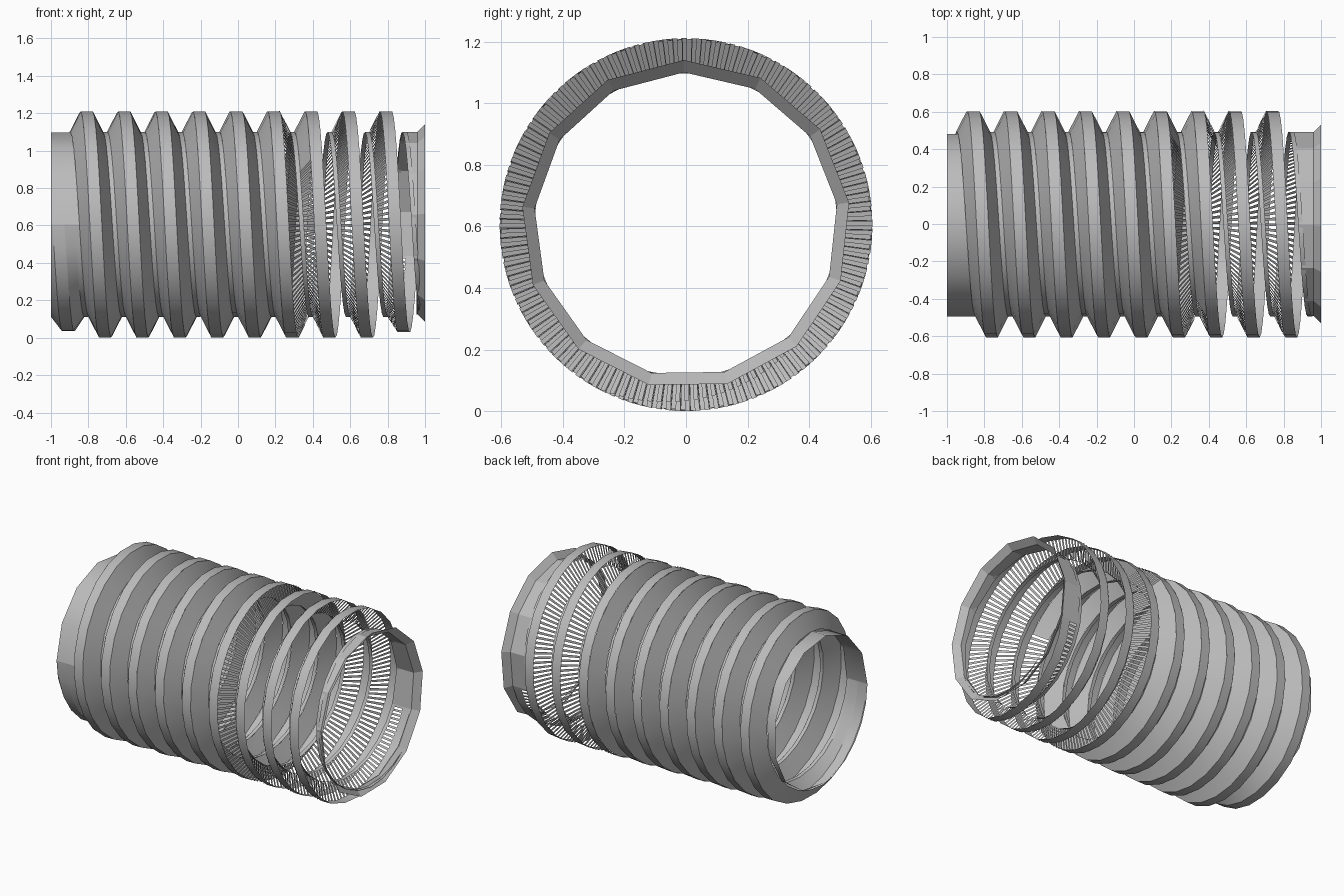
import bpy, bmesh, math

if "Cube" in bpy.data.objects:
    bpy.data.objects.remove(bpy.data.objects["Cube"])

PITCH, X0 = 0.2, -0.86          # helix advance per turn, crest position at angle 0
ROOT, CREST, CZ = 0.495, 0.606, 0.606
TURN = 2 * math.pi
START, END = math.radians(-180), 8 * TURN + math.radians(340)

grey = bpy.data.materials.new("hose_grey")
grey.use_nodes = True
grey.diffuse_color = (0.5, 0.5, 0.5, 1)
grey.node_tree.nodes["Principled BSDF"].inputs["Base Color"].default_value = (0.5, 0.5, 0.5, 1)


def point(x, r, a):
    return (max(-1, min(1, x)), r * math.cos(a), CZ + r * math.sin(a))


def centre(a):
    return X0 + PITCH * a / TURN


def angle_at(x):
    return (x - X0) / PITCH * TURN


def fade(a):
    """The ridge swells out of the left collar and sinks into the right one."""
    rise = (a - START) / math.radians(130)
    fall = (END - a) / math.radians(99)
    return max(0, min(1, rise, fall))


def sheet(name, rows, stride=1):
    """Skin between successive rows of points; stride 2 leaves every other gap open."""
    bm = bmesh.new()
    verts = [[bm.verts.new(p) for p in row] for row in rows]
    for i in range(0, len(verts) - 1, stride):
        a, b = verts[i], verts[i + 1]
        for j in range(len(a) - 1):
            bm.faces.new((a[j], a[j + 1], b[j + 1], b[j]))
    bmesh.ops.remove_doubles(bm, verts=bm.verts, dist=1e-5)
    mesh = bpy.data.meshes.new(name)
    bm.to_mesh(mesh)
    bm.free()
    mesh.materials.append(grey)
    for f in mesh.polygons:
        f.use_smooth = True
    ob = bpy.data.objects.new(name, mesh)
    bpy.context.collection.objects.link(ob)
    return ob


def ribbon(name, a0, a1, edges, per_turn=25, stride=1):
    """Helical band between two (offset, radius) edges."""
    n = max(2, round((a1 - a0) / TURN * per_turn))
    rows = []
    for i in range(n + 1):
        a = a0 + (a1 - a0) * i / n
        rows.append([point(centre(a) + o, ROOT + (r - ROOT) * fade(a), a) for o, r in edges])
    return sheet(name, rows, stride)


# Profile edges across one pitch
left_root, left_crest = (-0.088, ROOT), (-0.032, CREST)
right_crest, right_root = (0.032, CREST), (0.088, ROOT)
next_root = (0.112, ROOT)
split_right, open_right, split_left = angle_at(0.16), angle_at(0.36), angle_at(0.42)

# Continuous bands
ribbon("crest_band", START, END, [left_crest, right_crest])
ribbon("root_band", START, END, [right_root, next_root])

# Flanks: whole on the left half, slit into fine strips towards the right end
ribbon("left_flank", START, split_left, [left_root, left_crest])
ribbon("left_flank_slit", split_left, END, [left_root, left_crest], 240, 2)
ribbon("right_flank", START, split_right, [right_crest, right_root])
ribbon("right_flank_slit", split_right, open_right, [right_crest, right_root], 240, 2)

# Plain collars at both ends, trimmed along the helix
SIDES = 13
rows = []
for i in range(SIDES + 1):
    a = START + TURN * i / SIDES
    rows.append([point(-1, ROOT, a), point(max(-1, centre(a) - 0.085), ROOT, a)])
sheet("left_collar", rows)

rows = []
for i in range(SIDES + 1):
    a = END - TURN + TURN * i / SIDES
    rows.append([point(min(0.955, centre(a) + 0.09), ROOT, a),
                 point(0.96, ROOT, a), point(1, 0.535, a)])
collar = sheet("right_collar", rows)
for f in collar.data.polygons:
    f.use_smooth = False
